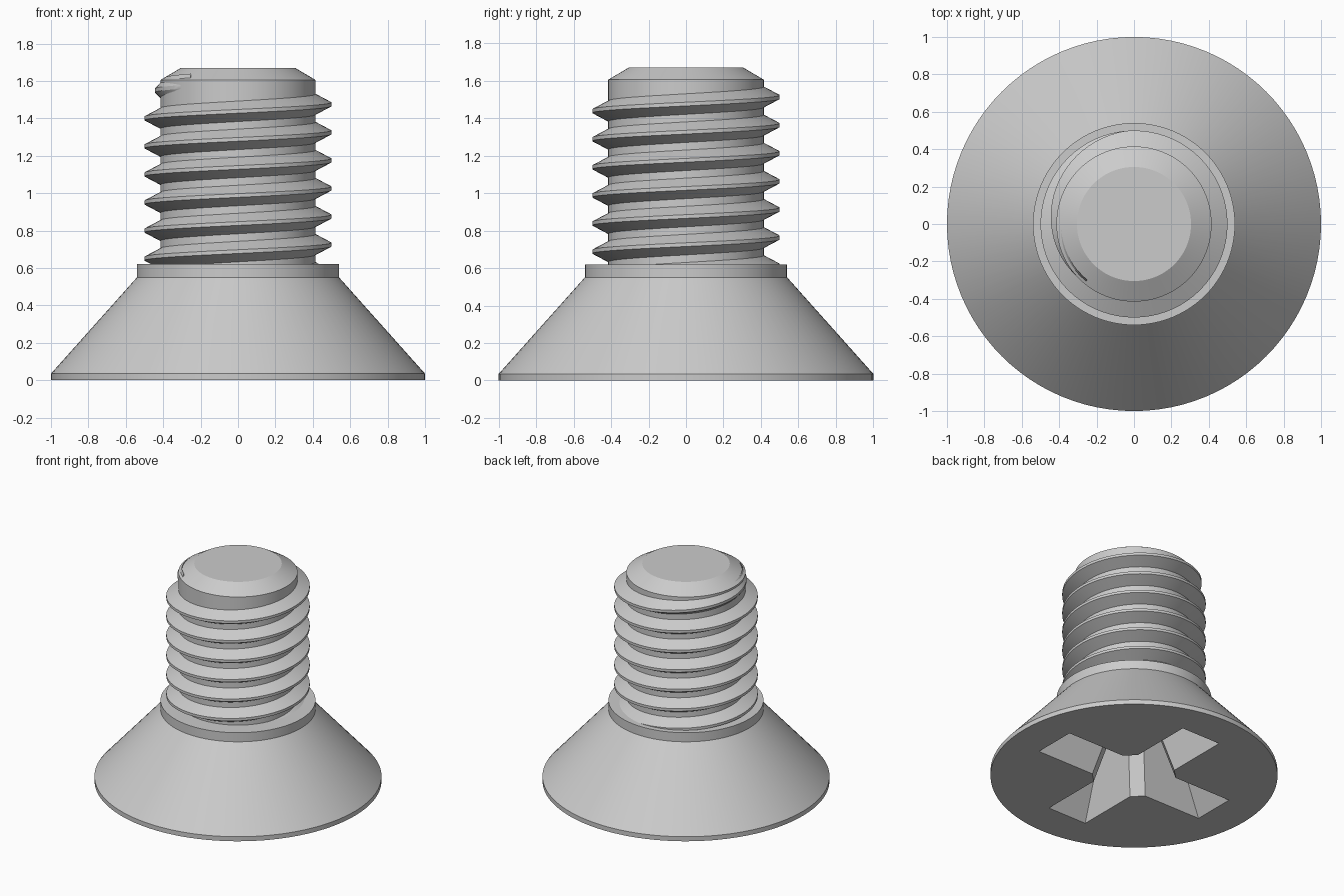
import bpy, bmesh, math

if "Cube" in bpy.data.objects:
    bpy.data.objects.remove(bpy.data.objects["Cube"])

SEG = 96
steel = bpy.data.materials.new("plain_grey")
steel.diffuse_color = (0.6, 0.6, 0.6, 1)
steel.use_nodes = True
steel.node_tree.nodes["Principled BSDF"].inputs["Base Color"].default_value = steel.diffuse_color


def loft(name, rings, smooth=True):
    """Skin a list of closed rings and cap both ends."""
    bm = bmesh.new()
    loops = [[bm.verts.new(p) for p in ring] for ring in rings]
    for a, b in zip(loops, loops[1:]):
        n = len(a)
        for i in range(n):
            j = (i + 1) % n
            bm.faces.new((a[i], a[j], b[j], b[i]))
    bm.faces.new(loops[0][::-1])
    bm.faces.new(loops[-1])
    bmesh.ops.recalc_face_normals(bm, faces=bm.faces[:])
    mesh = bpy.data.meshes.new(name)
    bm.to_mesh(mesh)
    bm.free()
    mesh.materials.append(steel)
    ob = bpy.data.objects.new(name, mesh)
    bpy.context.collection.objects.link(ob)
    return ob


def select(ob):
    bpy.ops.object.select_all(action='DESELECT')
    ob.select_set(True)
    bpy.context.view_layer.objects.active = ob


def circle(r, z):
    return [(r * math.cos(2 * math.pi * i / SEG), r * math.sin(2 * math.pi * i / SEG), z)
            for i in range(SEG)]


# Countersunk head, collar and shank as one turned body
profile = [(1, 0), (1, 0.035), (0.54, 0.55), (0.54, 0.62),
           (0.415, 0.62), (0.415, 1.605), (0.305, 1.67)]
body = loft("head_and_shank", [circle(r, z) for r, z in profile])


# Tapered cross recess in the underside of the head
def cross(z):
    arm, half = 0.725 - 0.65 * z, 0.165 - 0.24 * z
    inner = half + 0.075
    quarter = [(arm, -half), (arm, half), (inner, half), (half, inner)]
    ring = []
    for k in range(4):
        c, s = [(1, 0), (0, 1), (-1, 0), (0, -1)][k]
        ring += [(c * x - s * y, s * x + c * y, z) for x, y in quarter]
        # the last notch corner leads into the next arm
    return ring


cutter = loft("recess_cutter", [cross(-0.05), cross(0.54)])
cutter.hide_render = True
cut = body.modifiers.new("recess", 'BOOLEAN')
cut.operation = 'DIFFERENCE'
cut.solver = 'EXACT'
cut.object = cutter
select(body)
bpy.ops.object.modifier_apply(modifier=cut.name)
bpy.data.objects.remove(cutter, do_unlink=True)

# Helical thread: swept trapezoid that fades into the shank at the top
rings = []
step = 5
for deg in range(-2205, 231, step):
    fade = max(0, (deg - 95) / 135)
    crest = 0.5 - 0.09 * fade
    z = 1.475 + 0.15 * deg / 360
    a = math.radians(deg)
    section = [(0.39, -0.068), (crest, -0.010), (crest, 0.010), (0.39, 0.068)]
    rings.append([(r * math.cos(a), r * math.sin(a), z + dz) for r, dz in section])
thread = loft("thread", rings)

for ob in (body, thread):
    select(ob)
    bpy.ops.object.shade_smooth_by_angle(angle=math.radians(25))
